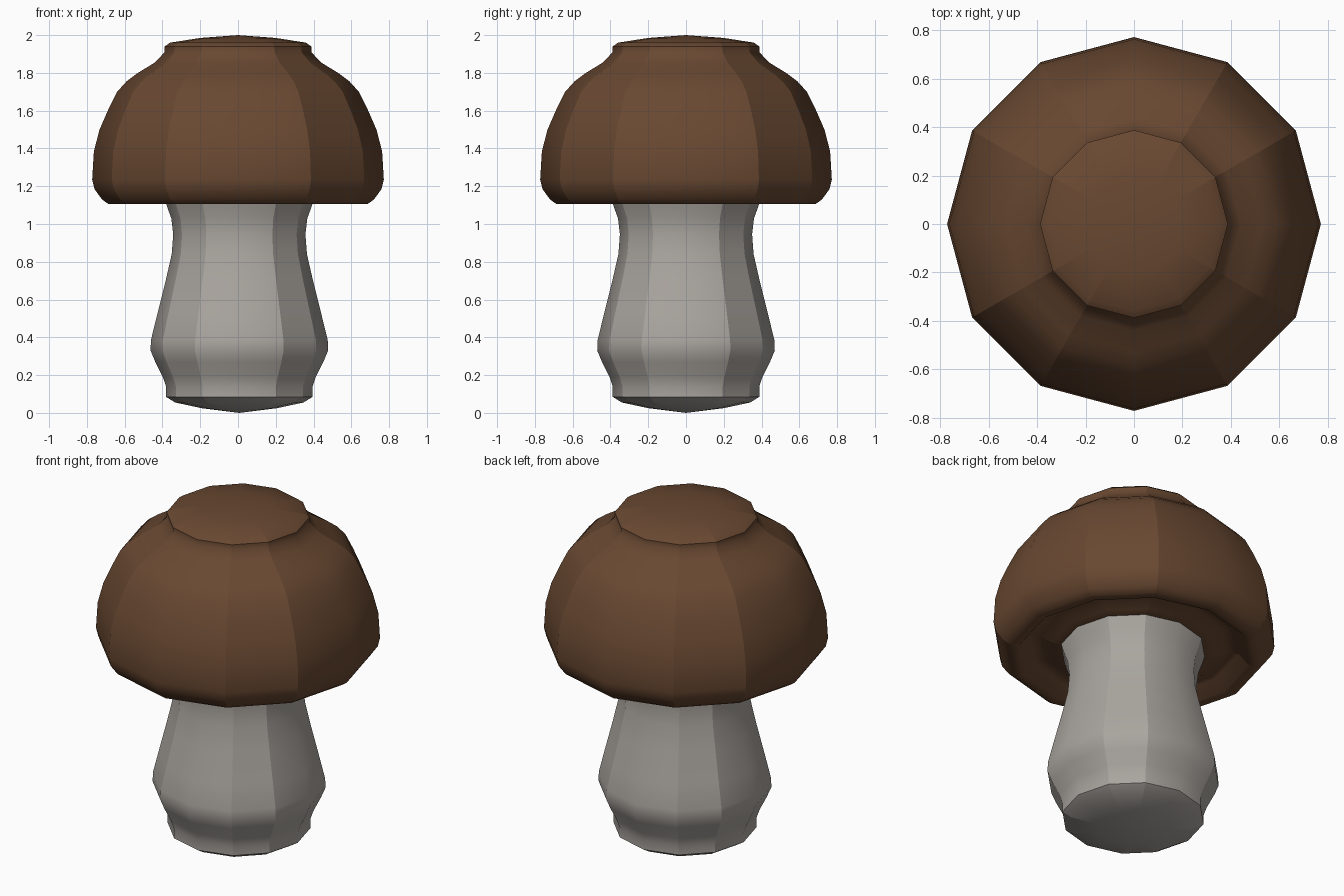
import bpy, bmesh, math

if "Cube" in bpy.data.objects:
    bpy.data.objects.remove(bpy.data.objects["Cube"])

SIDES = 12


def material(name, rgb):
    m = bpy.data.materials.new(name)
    m.diffuse_color = (*rgb, 1)
    m.use_nodes = True
    m.node_tree.nodes["Principled BSDF"].inputs["Base Color"].default_value = m.diffuse_color
    return m


def lathe(name, profile, mat, x=0.0):
    """Spin a (radius, z) profile into a faceted solid; radius 0 is a pole."""
    bm = bmesh.new()
    rings = []
    for r, z in profile:
        if r == 0:
            rings.append([bm.verts.new((x, 0, z))] * SIDES)
        else:
            angles = [2 * math.pi * i / SIDES for i in range(SIDES)]
            rings.append([bm.verts.new((x + r * math.cos(a), r * math.sin(a), z))
                          for a in angles])
    for a, b in zip(rings, rings[1:]):
        for i in range(SIDES):
            j = (i + 1) % SIDES
            corners = list(dict.fromkeys((a[i], a[j], b[j], b[i])))
            bm.faces.new(corners).smooth = True
    bmesh.ops.recalc_face_normals(bm, faces=bm.faces)
    # Crisp lengthwise facets, soft along the profile and on the four axis ridges
    for a, b in zip(rings, rings[1:]):
        for i in range(SIDES):
            e = bm.edges.get((a[i], b[i]))
            if e and i % 3 and len(set(a)) > 1 and len(set(b)) > 1:
                e.smooth = False
    for e in bm.edges:
        if e.calc_face_angle(0) > math.radians(50):
            e.smooth = False
    mesh = bpy.data.meshes.new(name)
    bm.to_mesh(mesh)
    bm.free()
    mesh.materials.append(mat)
    obj = bpy.data.objects.new(name, mesh)
    bpy.context.collection.objects.link(obj)
    return obj


brown = material("cap brown", (0.14, 0.065, 0.031))
grey = material("stem grey", (0.40, 0.375, 0.345))

# Domed cap with a raised top disc, rolled rim and recessed underside
lathe("mushroom_cap", [
    (0, 2.0), (0.2, 1.985), (0.36, 1.96), (0.388, 1.94), (0.388, 1.91),
    (0.44, 1.855), (0.53, 1.80), (0.59, 1.755), (0.64, 1.70), (0.685, 1.61),
    (0.733, 1.50), (0.763, 1.385), (0.772, 1.235), (0.76, 1.185),
    (0.72, 1.13), (0.685, 1.105), (0.63, 1.107), (0.575, 1.17),
    (0.51, 1.17), (0.45, 1.14), (0.38, 1.13), (0, 1.13)], brown)

# Waisted stem with a bulging foot and shallow pointed base
lathe("mushroom_stem", [
    (0, 1.135), (0.395, 1.135), (0.382, 1.09), (0.36, 1.03), (0.35, 0.945), (0.358, 0.84),
    (0.39, 0.70), (0.435, 0.52), (0.468, 0.385), (0.47, 0.33),
    (0.445, 0.27), (0.405, 0.19), (0.388, 0.14), (0.388, 0.085),
    (0.34, 0.055), (0.2, 0.025), (0, 0)], grey, 0.007)
